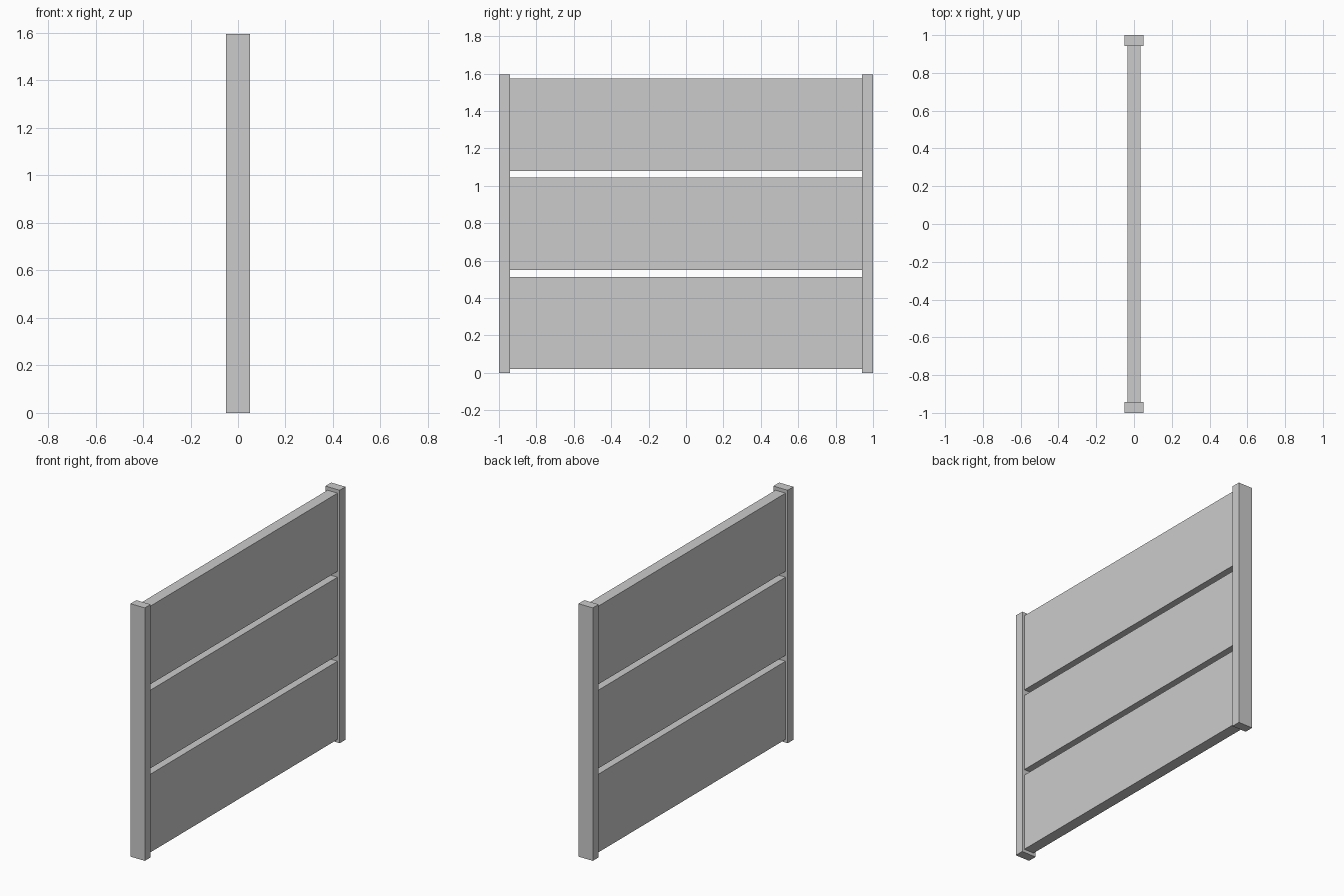
import bpy

if "Cube" in bpy.data.objects:
    bpy.data.objects.remove(bpy.data.objects["Cube"])


def box(name, lo, hi):
    """Axis-aligned box between two corners."""
    size = [b - a for a, b in zip(lo, hi)]
    centre = [(a + b) / 2 for a, b in zip(lo, hi)]
    bpy.ops.mesh.primitive_cube_add(size=1, location=centre)
    ob = bpy.context.object
    ob.name = name
    ob.scale = size
    bpy.ops.object.transform_apply(location=False, rotation=False, scale=True)
    return ob


POST_HEIGHT = 1.595
INNER = 0.942          # inner face of each post
PANEL_HEIGHT = 0.493
PANEL_STEP = 0.53      # panel height plus gap

# Upright end posts
for name, y0, y1 in (("left_post", -1, -INNER), ("right_post", INNER, 1)):
    box(name, (-0.05, y0, 0), (0.05, y1, POST_HEIGHT))

# Wide horizontal boards between the posts
for i in range(3):
    z = 0.02 + i * PANEL_STEP
    box(f"board_{i + 1}", (-0.035, -INNER, z), (0.035, INNER, z + PANEL_HEIGHT))
